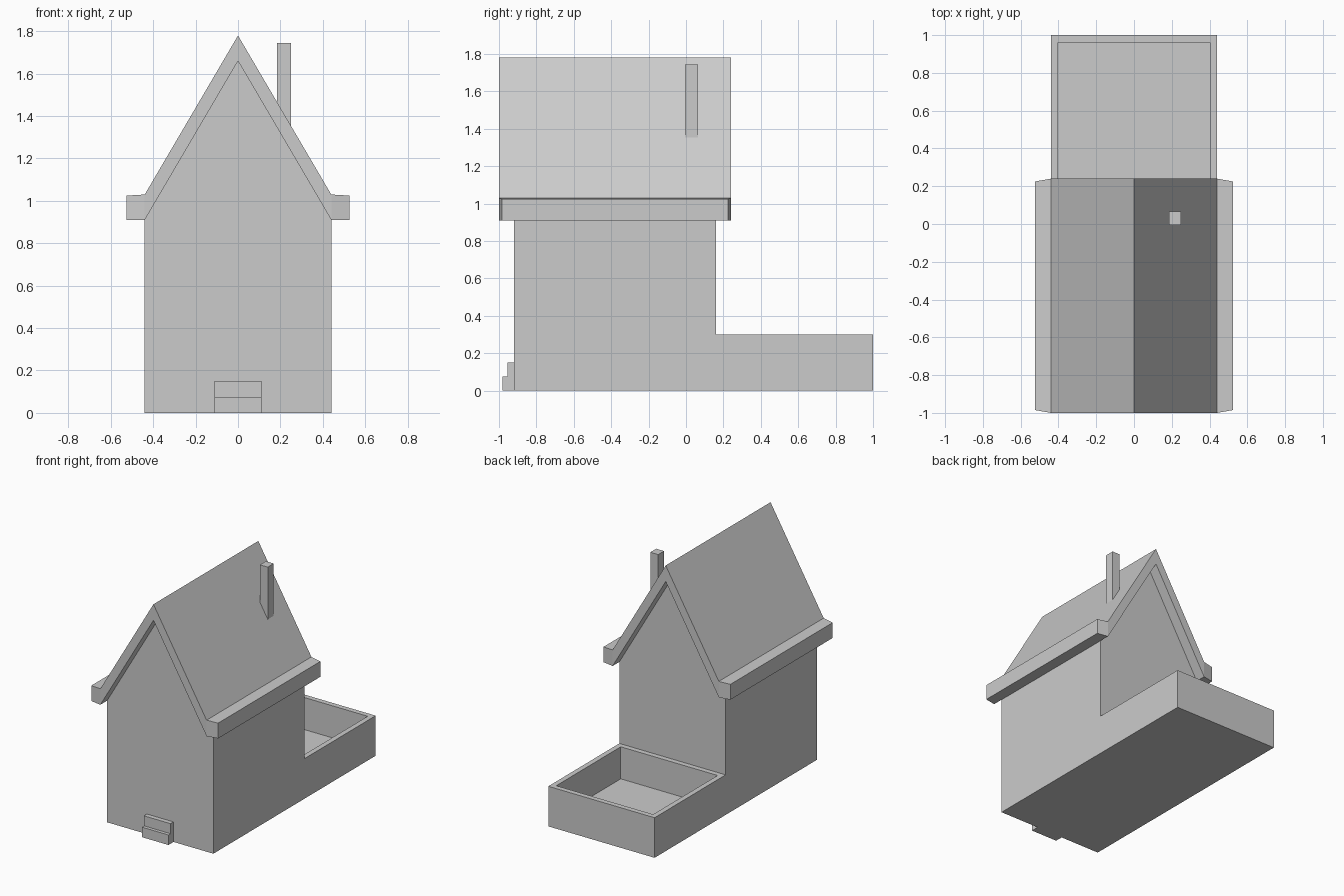
import bpy, bmesh
from mathutils import Vector

if "Cube" in bpy.data.objects:
    bpy.data.objects.remove(bpy.data.objects["Cube"])


def finish(name, bm):
    bmesh.ops.recalc_face_normals(bm, faces=bm.faces[:])
    mesh = bpy.data.meshes.new(name)
    bm.to_mesh(mesh)
    bm.free()
    obj = bpy.data.objects.new(name, mesh)
    bpy.context.collection.objects.link(obj)
    return obj


def prism(profile, y0, y1):
    """Extrude an (x, z) outline from y0 to y1."""
    bm = bmesh.new()
    face = bm.faces.new([bm.verts.new((x, y0, z)) for x, z in profile])
    new = bmesh.ops.extrude_face_region(bm, geom=[face])["geom"]
    for v in new:
        if isinstance(v, bmesh.types.BMVert):
            v.co.y = y1
    # keep the starting cap so the solid is closed
    if not face.is_valid or len(bm.faces) < len(profile) + 2:
        bm.verts.ensure_lookup_table()
        bm.faces.new([v for v in bm.verts if v.co.y == y0])
    return bm


def box(x0, x1, y0, y1, z0, z1):
    return prism([(x0, z0), (x1, z0), (x1, z1), (x0, z1)], y0, y1)


W = 0.44                      # half width of the house
EAVE, RIDGE, THICK = 0.91, 1.66, 0.12

# House walls with gables
finish("house_walls", prism([(-W, 0), (W, 0), (W, EAVE), (0, RIDGE), (-W, EAVE)], -0.92, 0.16))

# Overhanging roof slab
finish("roof", prism([(-W, EAVE), (0, RIDGE), (W, EAVE), (W, EAVE + THICK),
                      (0, RIDGE + THICK), (-W, EAVE + THICK)], -1.0, 0.24))

# Eaves with slightly tapered ends
for side, s in (("left", -1), ("right", 1)):
    bm = prism([(s * W, EAVE), (s * 0.525, EAVE), (s * 0.525, 1.025), (s * W, 1.03)], -1.0, 0.24)
    for v in bm.verts:
        if abs(v.co.x) > 0.5:
            v.co.y += 0.015 if v.co.y < 0 else -0.015
    finish(side + "_eave", bm)

# Chimney set into the right roof slope
finish("chimney", box(0.185, 0.25, -0.005, 0.065, 1.35, 1.745))

# Front door steps
finish("lower_step", box(-0.11, 0.11, -0.98, -0.92, 0, 0.075))
finish("upper_step", box(-0.11, 0.11, -0.955, -0.92, 0.075, 0.15))

# Open yard tray behind the house
bm = box(-W, W, 0.16, 1.0, 0, 0.30)
bmesh.ops.recalc_face_normals(bm, faces=bm.faces[:])
top = max(bm.faces, key=lambda f: f.calc_center_median().z)
bmesh.ops.inset_region(bm, faces=[top], thickness=0.055)
floor = bmesh.ops.extrude_discrete_faces(bm, faces=[top])["faces"][0]
bmesh.ops.translate(bm, verts=floor.verts[:], vec=Vector((0, 0, -0.24)))
finish("yard_tray", bm)
